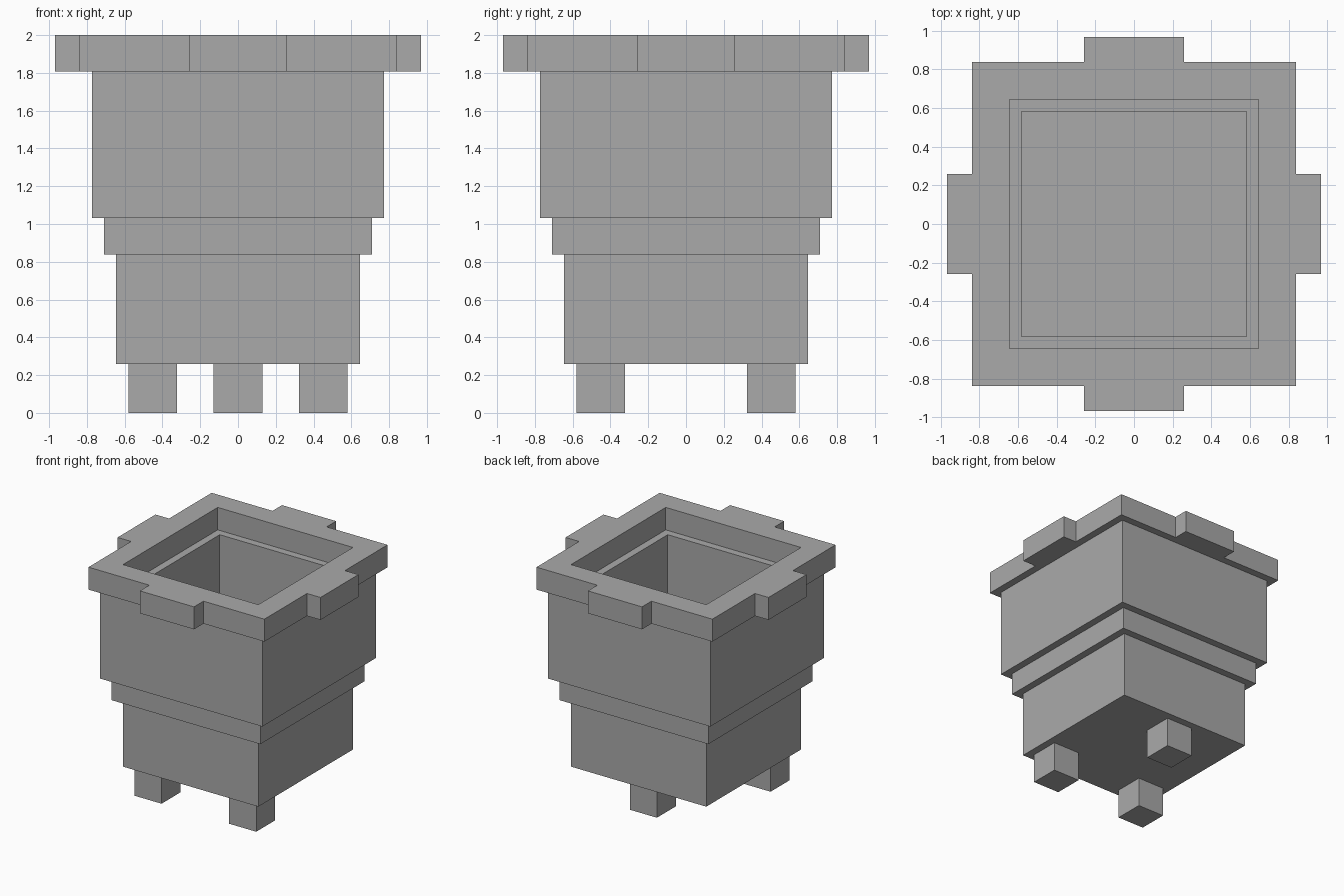
import bpy
import bmesh

cube = bpy.data.objects.get("Cube")
if cube:
    bpy.data.objects.remove(cube, do_unlink=True)

U = 2 / 31  # one grid step; the model is 31 steps tall

stone = bpy.data.materials.new("grey_stone")
stone.use_nodes = True
colour = (0.40, 0.40, 0.40, 1)
stone.diffuse_color = colour
stone.node_tree.nodes["Principled BSDF"].inputs["Base Color"].default_value = colour


def finish(name, bm):
    """Scale the grid-step mesh to units and add it to the scene."""
    bmesh.ops.recalc_face_normals(bm, faces=bm.faces)
    bmesh.ops.scale(bm, vec=(U, U, U), verts=bm.verts)
    mesh = bpy.data.meshes.new(name)
    bm.to_mesh(mesh)
    bm.free()
    mesh.materials.append(stone)
    obj = bpy.data.objects.new(name, mesh)
    bpy.context.collection.objects.link(obj)


def ring(bm, points, z):
    return [bm.verts.new((x, y, z)) for x, y in points]


def square(r):
    return [(-r, -r), (r, -r), (r, r), (-r, r)]


# Stepped hollow body: square rings swept up the outside and down the inside
profile = [(10, 4), (10, 13), (11, 13), (11, 16), (12, 16), (12, 28), (9, 28), (9, 5)]
bm = bmesh.new()
rings = [ring(bm, square(r), z) for r, z in profile]
for a, b in zip(rings, rings[1:]):
    for i in range(4):
        j = (i + 1) % 4
        bm.faces.new((a[i], a[j], b[j], b[i]))
bm.faces.new(rings[0])
bm.faces.new(rings[-1])
finish("body", bm)

# Rim with a tab on each side and a square opening
quarter = [(13, -13), (13, -4), (15, -4), (15, 4), (13, 4)]
outline = []
for turn in range(4):
    outline += quarter
    quarter = [(-y, x) for x, y in quarter]
bm = bmesh.new()
for points in (outline, square(10)):
    loop = ring(bm, points, 28)
    for a, b in zip(loop, loop[1:] + loop[:1]):
        bm.edges.new((a, b))
bmesh.ops.triangle_fill(bm, edges=bm.edges[:], use_beauty=True)
top = bmesh.ops.extrude_face_region(bm, geom=bm.faces[:], use_keep_orig=True)["geom"]
bmesh.ops.translate(bm, vec=(0, 0, 3), verts=[v for v in top if isinstance(v, bmesh.types.BMVert)])
finish("rim", bm)

# Three feet: two at the front corners, one in the middle of the back
for name, x, y in (("front_right_foot", -7, -7), ("front_left_foot", 7, -7), ("back_foot", 0, 7)):
    bm = bmesh.new()
    bmesh.ops.create_cube(bm, size=4)
    bmesh.ops.translate(bm, vec=(x, y, 2), verts=bm.verts)
    finish(name, bm)
